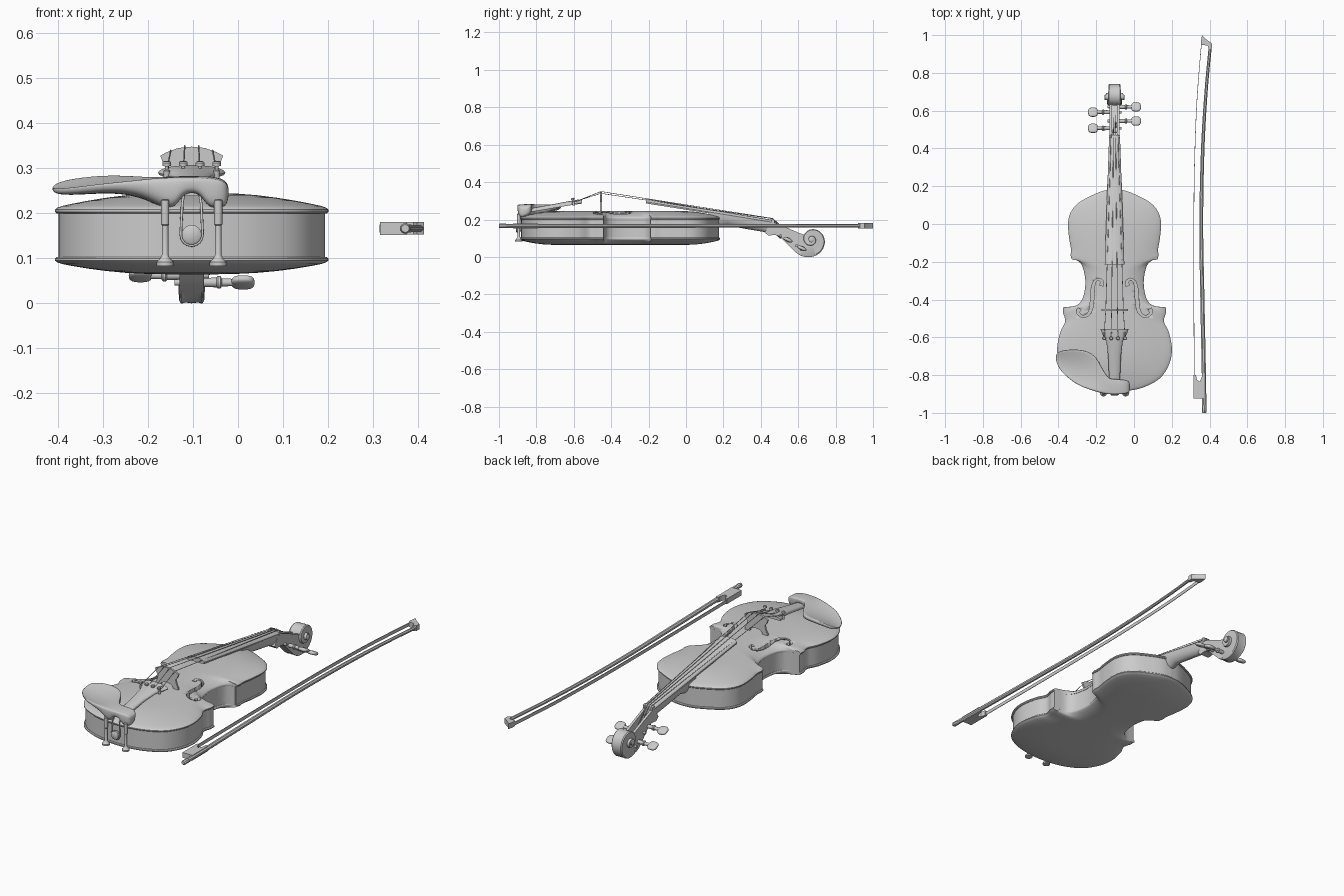
import bpy, bmesh, math
from mathutils import Vector, Matrix

if "Cube" in bpy.data.objects:
    bpy.data.objects.remove(bpy.data.objects["Cube"])

CX = -0.103  # violin centre line


def finish(name, bm, angle=35):
    bmesh.ops.remove_doubles(bm, verts=bm.verts, dist=1e-5)
    bmesh.ops.recalc_face_normals(bm, faces=bm.faces)
    if bm.calc_volume(signed=True) < 0:
        bmesh.ops.reverse_faces(bm, faces=bm.faces)
    me = bpy.data.meshes.new(name)
    bm.to_mesh(me)
    bm.free()
    me.shade_smooth()
    me.set_sharp_from_angle(angle=math.radians(angle))
    ob = bpy.data.objects.new(name, me)
    bpy.context.collection.objects.link(ob)
    return ob


def skin(bm, rings, caps=True, cyclic=False):
    vs = [[bm.verts.new(p) for p in r] for r in rings]
    n = len(vs[0])
    pairs = list(zip(vs, vs[1:])) + ([(vs[-1], vs[0])] if cyclic else [])
    for a, b in pairs:
        for i in range(n):
            bm.faces.new((a[i], a[(i + 1) % n], b[(i + 1) % n], b[i]))
    if caps and not cyclic:
        bm.faces.new(vs[0])
        bm.faces.new(vs[-1])


def loft(name, rings, caps=True, cyclic=False):
    bm = bmesh.new()
    skin(bm, rings, caps, cyclic)
    return finish(name, bm)


def lathe(name, origin, direction, profile, n=20):
    d = Vector(direction).normalized()
    u = d.orthogonal().normalized()
    v = d.cross(u)
    o = Vector(origin)
    ang = [2 * math.pi * i / n for i in range(n)]
    return loft(name, [[o + d * t + (u * math.cos(a) + v * math.sin(a)) * r for a in ang]
                       for t, r in profile])


def tube(name, pts, r):
    cu = bpy.data.curves.new(name, 'CURVE')
    cu.dimensions = '3D'
    cu.bevel_depth, cu.bevel_resolution, cu.use_fill_caps = r, 2, True
    sp = cu.splines.new('POLY')
    sp.points.add(len(pts) - 1)
    for q, p in zip(sp.points, pts):
        q.co = (*p, 1)
    ob = bpy.data.objects.new(name, cu)
    bpy.context.collection.objects.link(ob)
    return ob


def smooth_path(pts, steps=6):
    p = [Vector(q) for q in pts]
    p = [p[0]] + p + [p[-1]]
    out = []
    for a, b, c, d in zip(p, p[1:], p[2:], p[3:]):
        for k in range(steps):
            t = k / steps
            out.append(0.5 * (2 * b + (c - a) * t + (2 * a - 5 * b + 4 * c - d) * t * t
                              + (3 * b - a - 3 * c + d) * t ** 3))
    return out + [p[-2]]


# Body outline: upper bout, waist and lower bout, right half
upper = [(0, .183), (.05, .178), (.108, .157), (.188, .114), (.23, .066), (.246, .008),
         (.241, -.07), (.231, -.13), (.233, -.165)]
waist = [(.228, -.186), (.2, -.192), (.172, -.22), (.156, -.284), (.157, -.345),
         (.172, -.40), (.205, -.432), (.272, -.442)]
lower = [(.272, -.472), (.262, -.517), (.288, -.575), (.304, -.665), (.288, -.745),
         (.24, -.817), (.16, -.862), (.08, -.882), (0, -.888)]
half = smooth_path(upper) + smooth_path(waist) + smooth_path(lower)
outline = half + [Vector((-p.x, p.y)) for p in half[-2:0:-1]]
YC = -.35

# Softened outline that the inner rings blend towards
soft = [p.copy() for p in outline]
for _ in range(60):
    soft = [(soft[i - 1] + soft[i] * 2 + soft[(i + 1) % len(soft)]) / 4 for i in range(len(soft))]


def ring(s, z):
    b = max(0, min(1, (.96 - s) * 3.5))
    pts = [p.lerp(q, b) for p, q in zip(outline, soft)]
    return [(p.x * s, YC + (p.y - YC) * (.55 + .45 * s), z) for p in pts]


def plate(name, zin, zout, peak, power):
    d = zout - zin
    rings = [ring(0, zin), ring(.5, zin), ring(.8, zin), ring(.985, zin), ring(1, zin + .3 * d),
             ring(1, zin + .7 * d), ring(.985, zout)]
    rings += [ring(s, zout + (peak - zout) * (1 - s ** power))
              for s in (.95, .88, .78, .65, .5, .35, .2, .1, 0)]
    return loft(name, rings, caps=False)


top = plate("top_plate", .199, .212, .246, 2.5)
plate("back_plate", .103, .091, .064, 3)
loft("ribs", [ring(.975, .1), ring(.975, .202), ring(.96, .202), ring(.96, .1)], cyclic=True)

# Sound holes cut through the top plate
f_path = smooth_path([(.07, -.326, .010), (.066, -.306, .007), (.085, -.292, .005),
                      (.105, -.305, .006), (.115, -.34, .008), (.118, -.39, .009),
                      (.125, -.45, .008), (.145, -.483, .006), (.174, -.488, .005),
                      (.194, -.468, .007), (.186, -.450, .010)], 4)
bm = bmesh.new()
for side in (1, -1):
    rings = []
    for i, p in enumerate(f_path):
        t = (f_path[min(i + 1, len(f_path) - 1)] - f_path[max(i - 1, 0)]).xy.normalized()
        l, r = p.xy + Vector((-t.y, t.x)) * p.z, p.xy - Vector((-t.y, t.x)) * p.z
        rings.append([(side * l.x, l.y, .17), (side * r.x, r.y, .17),
                      (side * r.x, r.y, .28), (side * l.x, l.y, .28)])
    skin(bm, rings)
cutter = finish("sound_hole_cutter", bm)
cutter.hide_render = True
cutter.hide_viewport = True
cut = top.modifiers.new("sound_holes", 'BOOLEAN')
cut.operation, cut.solver, cut.object = 'DIFFERENCE', 'EXACT', cutter


# Fingerboard and tailpiece share an arched section
def arch(y, w, z0, z1, z2):
    tops = [(w * math.cos(math.pi * k / 10), y, z1 + (z2 - z1) * math.sin(math.pi * k / 10))
            for k in range(11)]
    return [(-w * .96, y, z0), (w * .96, y, z0)] + tops


loft("fingerboard", [arch(-.215, .052, .286, .295, .312), arch(.46, .029, .180, .186, .198)])
loft("tailpiece", [arch(*a) for a in ((-.555, .075, .285, .290, .307), (-.585, .064, .281, .287, .304),
                                      (-.62, .044, .276, .283, .299), (-.7, .034, .262, .27, .284),
                                      (-.84, .028, .238, .246, .258))])

# Neck with rounded underside
neck = []
for y, w, zt, zb in ((.12, .042, .235, .15), (.19, .040, .226, .160), (.22, .038, .221, .168),
                     (.32, .033, .204, .150), (.41, .029, .189, .135), (.46, .028, .181, .118)):
    neck.append([(w * math.cos(math.pi * k / 12), y, zt - (zt - zb) * math.sin(math.pi * k / 12))
                 for k in range(13)])
loft("neck", neck)


# Pegbox: floor with nut block, and two cheeks
def slab(name, yz, x0, x1):
    return loft(name, [[(x, y, z) for y, z in yz] for x in (x0, x1)])


under = [(.42, .132), (.44, .114), (.475, .118), (.5, .11), (.54, .07), (.585, .026), (.61, .012)]
slab("pegbox_floor", under + [(.65, .06), (.63, .07), (.55, .1), (.487, .15), (.485, .178),
                              (.455, .183)], -.016, .016)
cheek = under + [(.65, .05), (.64, .115), (.60, .13), (.55, .152), (.475, .182), (.455, .183)]
for s in (1, -1):
    slab("pegbox_cheek", cheek, s * .014, s * .027)
slab("nut", [(.458, .178), (.472, .178), (.472, .2), (.458, .204)], -.029, .029)

# Scroll: a spiral that widens towards the eye
scroll = []
N = 100
for i in range(N + 1):
    f = i / N
    t = -.9 + f * (3.6 * math.pi + .9)
    r, w = .093 * math.exp(-.17 * t), .026 + .026 * f
    sy, sz = math.sin(t), -math.cos(t)
    prof = [(-w, .25), (-w, .93), (-w * .85, 1), (-w * .5, .97), (0, .99), (w * .5, .97),
            (w * .85, 1), (w, .93), (w, .25)]
    scroll.append([(x, .67 + sy * r * q, .093 + sz * r * q) for x, q in prof])
loft("scroll", scroll)
lathe("scroll_eye", (-.054, .67, .093), (1, 0, 0), [(0, .010), (.003, .015), (.105, .015), (.108, .010)])

# Pegs with flattened, squarish heads
pegs = [(-1, .507, .112), (1, .545, .092), (-1, .592, .062), (1, .62, .046)]
for s, y, z in pegs:
    lathe("peg_shaft", (0, y, z), (s, 0, 0), [(-.038, .007), (.03, .010), (.055, .011), (.058, .014),
                                              (.064, .014), (.067, .009), (.095, .008)], 14)
    bm = bmesh.new()
    bmesh.ops.create_uvsphere(bm, u_segments=24, v_segments=12, radius=1)
    for v in bm.verts:
        v.co = [math.copysign(abs(c) ** .7, c) for c in v.co]
    bm.transform(Matrix.Translation((s * .114, y, z)) @ Matrix.Rotation(math.radians(-25), 4, 'X')
                 @ Matrix.Diagonal((.026, .026, .010, 1)))
    finish("peg_head", bm)

# Bridge
hb = [(0, .348), (.03, .345), (.055, .336), (.070, .328), (.063, .31), (.052, .295), (.057, .275),
      (.066, .255), (.069, .238), (.040, .238), (.035, .255), (.02, .265), (0, .268)]
prof = hb + [(-x, z) for x, z in hb[-2:0:-1]]
loft("bridge", [[(x, y, z) for x, z in prof] for y in (-.460, -.450)])

# Strings with fine tuners
for k, (s, py, pz) in zip((-1.5, -.5, .5, 1.5), (pegs[0], pegs[2], pegs[3], pegs[1])):
    zb = .351 - .005 * k * k
    tube("string", [(k * .036, -.575, .302), (k * .031, -.455, zb), (k * .0125, .465, .206 - .001 * k * k),
                    (k * .006, py, pz + .008)], .0016)
    lathe("fine_tuner", (k * .037, -.6, .275), (0, -.15, 1), [(0, .007), (.02, .007), (.022, .004),
                                                              (.030, .004), (.031, .010), (.038, .010), (.041, .007)], 12)
    tube("tuner_arm", [(k * .037, -.6, .298), (k * .036, -.572, .304)], .004)

# End button and tail gut
lathe("end_button", (0, -.865, .152), (0, -1, 0), [(0, .016), (.025, .016), (.029, .022), (.040, .022), (.044, .016)])
gut = [(.014, -.82, .252), (.017, -.87, .246), (.021, -.893, .222), (.024, -.894, .16)]
loop = [(.024 * math.cos(a), -.894, .152 - .024 * math.sin(a)) for a in [math.pi * k / 8 for k in range(9)]]
tube("tail_gut", gut + loop + [(-x, y, z) for x, y, z in gut[::-1]], .003)

# Chin rest: (x, back y, front y, bottom z, back rim z, front rim z, dish depth)
rest = [(-.414, -.69, -.725, .248, .260, .256, .0), (-.392, -.668, -.78, .238, .276, .256, .012),
        (-.31, -.662, -.848, .244, .288, .268, .020), (-.25, -.670, -.872, .243, .287, .274, .018),
        (-.20, -.70, -.888, .228, .283, .279, .010), (-.168, -.765, -.897, .210, .281, .279, 0),
        (-.138, -.812, -.901, .210, .281, .278, -.003), (-.122, -.82, -.902, .246, .281, .278, -.003),
        (-.084, -.822, -.902, .246, .281, .278, -.003), (-.068, -.823, -.901, .210, .281, .277, -.003),
        (-.036, -.825, -.898, .210, .278, .274, -.002), (-.020, -.840, -.885, .222, .265, .260, 0)]
rings = []
for x, yb, yf, z0, zb, zf, d in rest:
    m, h = (yb + yf) / 2, (yf - yb)
    rings.append([(x - CX, y, z) for y, z in (
        (yb + .07 * h, z0 + .3 * (zb - z0)), (m, z0), (yf - .07 * h, z0), (yf, (z0 + zf) / 2), (yf, zf),
        (yf - .1 * h, zf - .4 * d), (m, (zb + zf) / 2 - d), (yb + .1 * h, zb - .4 * d), (yb, zb),
        (yb, z0 * .4 + zb * .6))])
ob = loft("chin_rest", rings)
ob.data.set_sharp_from_angle(angle=math.pi)
sub = ob.modifiers.new("smooth", 'SUBSURF')
sub.levels = sub.render_levels = 2
for x in (-.059, .059):
    lathe("chin_rest_clamp", (x, -.894, .083), (0, 0, 1), [(0, .019), (.008, .019), (.018, .010), (.025, .007),
                                                           (.09, .007), (.092, .009), (.145, .009), (.148, .006)], 16)

# Place the violin on its centre line
for ob in bpy.context.scene.objects:
    ob.location.x = CX

# Bow stick
stick = smooth_path([(.372, -.96, .012), (.370, -.8, .012), (.362, -.4, .012), (.356, 0, .011),
                     (.364, .4, .010), (.383, .72, .009), (.405, .95, .009)])
loft("bow_stick", [[(p.x + p.z * math.cos(a), p.y, .166 + p.z * math.sin(a))
                    for a in [math.pi * (k + .5) / 4 for k in range(8)]] for p in stick])
lathe("bow_screw", (.372, -1, .166), (0, 1, 0), [(0, .009), (.004, .012), (.036, .012), (.042, .010)], 8)


def flat(name, xy, z0, z1):
    return loft(name, [[(x, y, z) for x, y in xy] for z in (z0, z1)])


# Frog, tip and hair
flat("bow_frog", [(.375, -.925), (.316, -.925), (.316, -.80), (.328, -.80), (.334, -.825), (.348, -.835),
                  (.358, -.815), (.362, -.79), (.375, -.79)], .152, .180)
flat("bow_tip", [(.360, 1.0), (.376, .982), (.414, .955), (.414, .93), (.398, .92), (.390, .945),
                 (.356, .948), (.354, .965)], .153, .181)
hair = smooth_path([(.319, -.81), (.317, -.4), (.317, 0), (.320, .3), (.333, .65), (.357, .955)])
loft("bow_hair", [[(p.x - .0015, p.y, .157), (p.x + .0015, p.y, .157), (p.x + .0015, p.y, .175),
                   (p.x - .0015, p.y, .175)] for p in hair])
